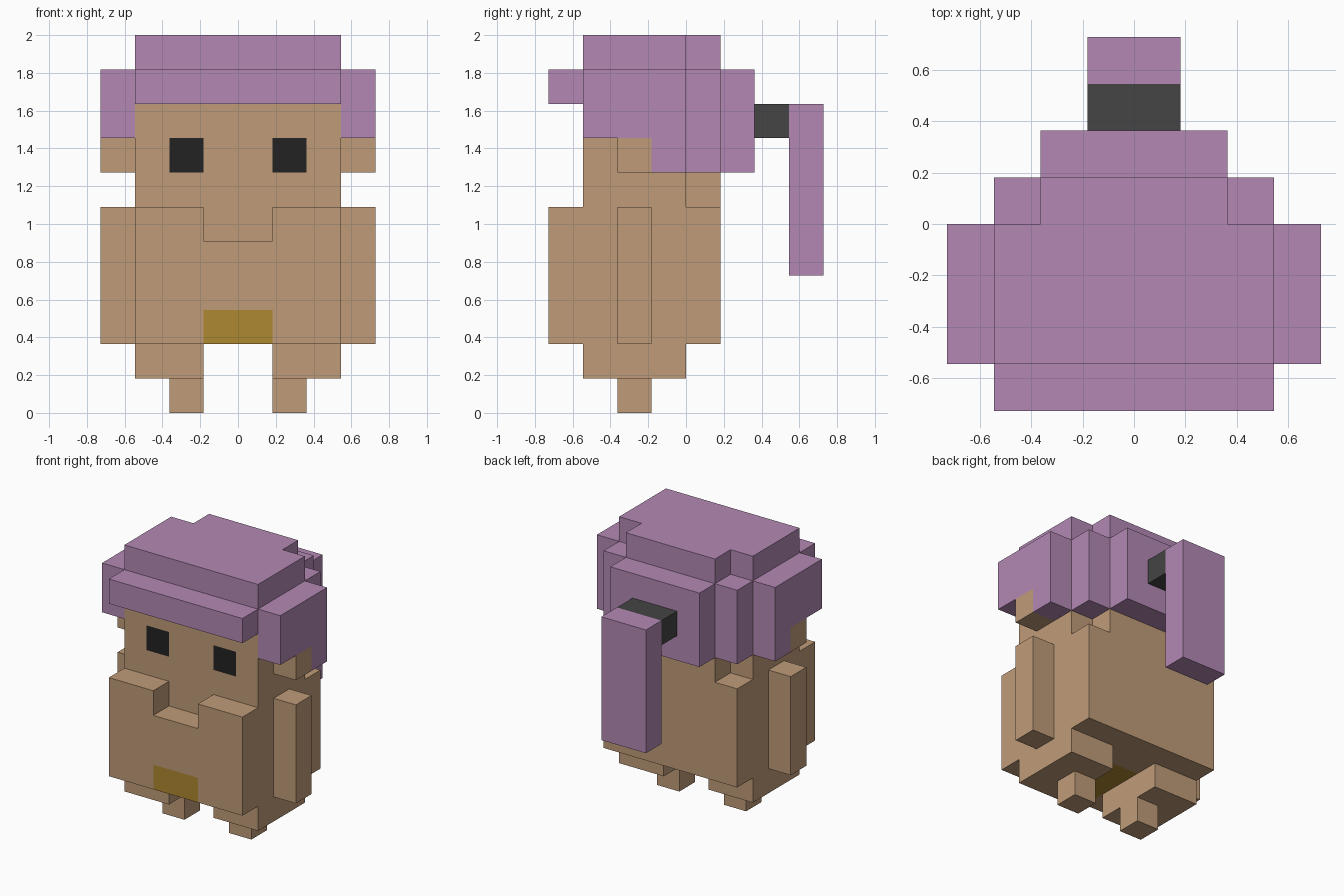
import bpy, bmesh, math
from mathutils import Vector

if "Cube" in bpy.data.objects:
    bpy.data.objects.remove(bpy.data.objects["Cube"])

U = 2 / 11  # size of one block


def material(name, rgb):
    m = bpy.data.materials.new(name)
    m.diffuse_color = (*rgb, 1)
    m.use_nodes = True
    m.node_tree.nodes["Principled BSDF"].inputs["Base Color"].default_value = m.diffuse_color
    return m


SKIN = material("tan skin", (0.527, 0.332, 0.191))
HAIR = material("mauve hair", (0.451, 0.250, 0.456))
TIE = material("charcoal tie", (0.058, 0.058, 0.058))
EYE = material("black eye", (0.016, 0.016, 0.016))
CLOTH = material("ochre cloth", (0.429, 0.246, 0.030))


# Face colour rules: block centre and face normal -> material slot
def eye_rule(c, n):
    return int(n.y < -0.5 and 1 < abs(c.x) < 2 and 7 < c.z < 8)


def cloth_rule(c, n):
    front = n.y < -0.5 and c.y < -3 and c.z < 3
    under = n.z < -0.5 and c.y < -1
    return int(abs(c.x) < 1 and (front or under))


# Each part: materials, colour rule, boxes (x0, x1, y0, y1, z0, z1) in blocks
PARTS = {
    "torso": ([SKIN, CLOTH], cloth_rule, [
        (-3, 3, -3, 1, 2, 6),      # trunk
        (-3, 3, -4, -3, 2, 5),     # chest front
        (1, 3, -4, -3, 5, 6),      # raised collar either side of the chin
        (-3, -1, -4, -3, 5, 6)]),
    "head": ([SKIN, EYE], eye_rule, [
        (-3, 3, -3, 0, 6, 9),      # face
        (-2, 2, 0, 1, 6, 7)]),     # nape
    "hair": ([HAIR], None, [
        (-3, 3, -3, 0, 9, 11),     # crown
        (-3, 3, -4, -3, 9, 10),    # fringe
        (-2, 2, 0, 1, 10, 11),     # crown back
        (-3, 3, 0, 1, 7, 10),      # back layers
        (-2, 2, 1, 2, 7, 10),
        (3, 4, -3, 0, 8, 10),      # side locks
        (-4, -3, -3, 0, 8, 10),
        (3, 4, -1, 0, 7, 8),
        (-4, -3, -1, 0, 7, 8)]),
    "hair_tie": ([TIE], None, [(-1, 1, 2, 3, 8, 9)]),
    "ponytail": ([HAIR], None, [(-1, 1, 3, 4, 4, 9)]),
}

# Paired limbs, mirrored across x
PAIRS = {
    "arm": [(3, 4, -2, -1, 2, 6)],
    "ear": [(3, 4, -2, -1, 7, 8)],
    "leg": [(1, 3, -3, 0, 1, 2)],
    "foot": [(1, 2, -2, -1, 0, 1)],
}
for name, boxes in PAIRS.items():
    PARTS["left_" + name] = ([SKIN], None, boxes)
    PARTS["right_" + name] = ([SKIN], None, [(-b[1], -b[0], *b[2:]) for b in boxes])


def cells(boxes):
    return {(x, y, z) for x0, x1, y0, y1, z0, z1 in boxes
            for x in range(x0, x1) for y in range(y0, y1) for z in range(z0, z1)}


solid = set().union(*(cells(p[2]) for p in PARTS.values()))
NORMALS = [Vector(n) for n in
           ((1, 0, 0), (-1, 0, 0), (0, 1, 0), (0, -1, 0), (0, 0, 1), (0, 0, -1))]


def build(name, mats, rule, boxes):
    """Skin the exposed sides of a part's blocks, then merge the flat areas."""
    bm = bmesh.new()
    for cell in sorted(cells(boxes)):
        c = Vector(cell) + Vector((0.5, 0.5, 0.5))
        for n in NORMALS:
            if tuple(int(a + b) for a, b in zip(cell, n)) in solid:
                continue
            u = Vector((n.y, n.z, n.x))
            v = n.cross(u)
            mid = c + n * 0.5
            corners = [mid + (u * a + v * b) * 0.5
                       for a, b in ((-1, -1), (1, -1), (1, 1), (-1, 1))]
            face = bm.faces.new([bm.verts.new(p * U) for p in corners])
            face.material_index = rule(c, n) if rule else 0
    bmesh.ops.remove_doubles(bm, verts=bm.verts[:], dist=1e-4)
    bmesh.ops.dissolve_limit(bm, angle_limit=math.radians(1), verts=bm.verts[:],
                             edges=bm.edges[:], delimit={'MATERIAL'})
    mesh = bpy.data.meshes.new(name)
    bm.to_mesh(mesh)
    bm.free()
    for m in mats:
        mesh.materials.append(m)
    bpy.context.collection.objects.link(bpy.data.objects.new(name, mesh))


for name, (mats, rule, boxes) in PARTS.items():
    build(name, mats, rule, boxes)
